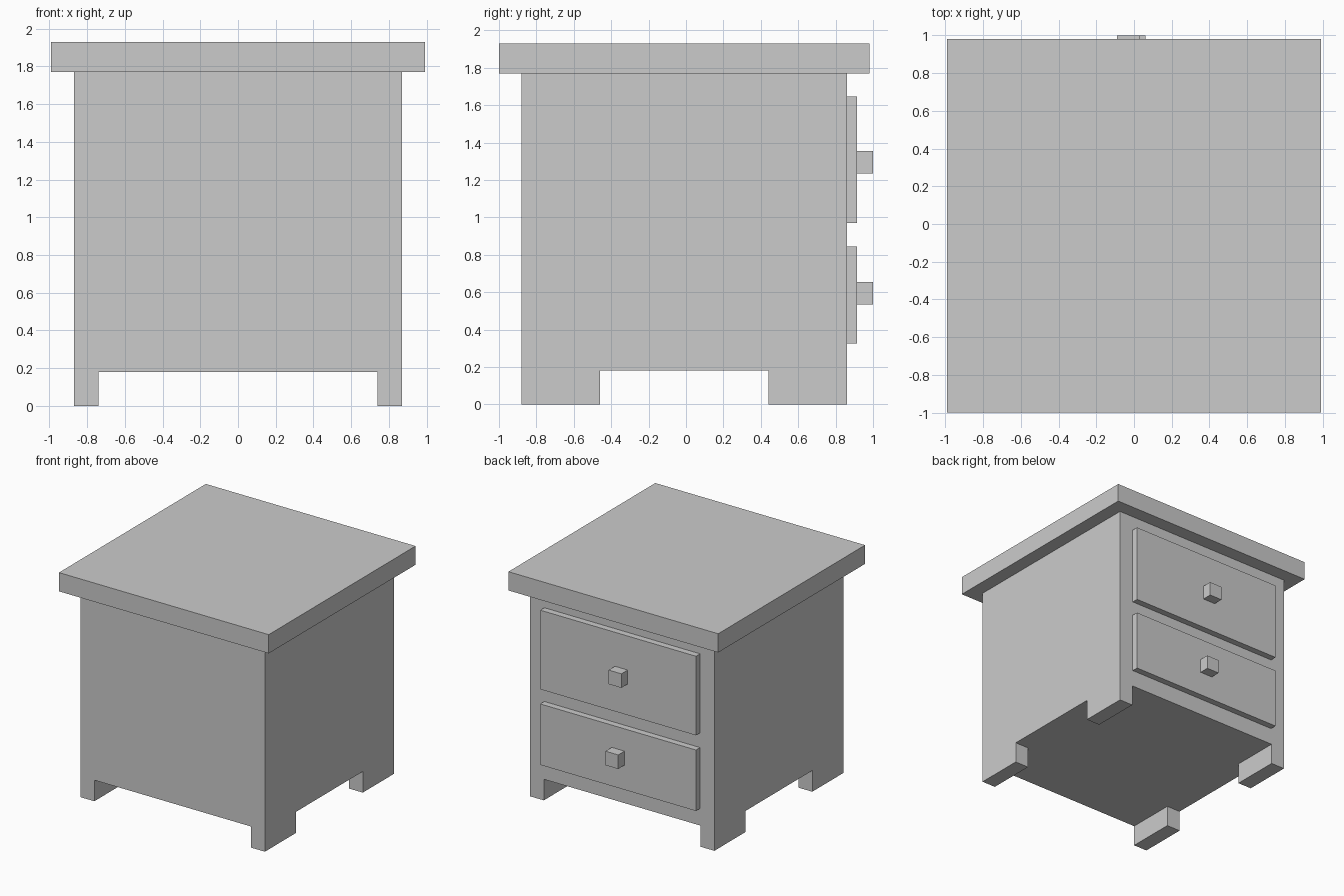
import bpy
import bmesh
from mathutils import Vector

if "Cube" in bpy.data.objects:
    bpy.data.objects.remove(bpy.data.objects["Cube"])


def box_bmesh(x, y, z):
    bm = bmesh.new()
    bmesh.ops.create_cube(bm, size=1)
    for v in bm.verts:
        v.co = [lo + (hi - lo) * (c + 0.5) for (lo, hi), c in zip((x, y, z), v.co)]
    return bm


def add_object(name, bm):
    bmesh.ops.recalc_face_normals(bm, faces=bm.faces[:])
    mesh = bpy.data.meshes.new(name)
    bm.to_mesh(mesh)
    bm.free()
    obj = bpy.data.objects.new(name, mesh)
    bpy.context.collection.objects.link(obj)
    return obj


def box(name, x, y, z):
    return add_object(name, box_bmesh(x, y, z))


# Cabinet: solid block with four feet pulled down from its bottom corners
FLOOR, LEG_X, LEG_FRONT, LEG_BACK = 0.18, 0.74, -0.46, 0.44
bm = box_bmesh((-0.87, 0.87), (-0.88, 0.86), (FLOOR, 1.77))
for co, no in (((-LEG_X, 0, 0), (1, 0, 0)), ((LEG_X, 0, 0), (1, 0, 0)),
               ((0, LEG_FRONT, 0), (0, 1, 0)), ((0, LEG_BACK, 0), (0, 1, 0))):
    bmesh.ops.bisect_plane(bm, geom=bm.verts[:] + bm.edges[:] + bm.faces[:],
                           plane_co=co, plane_no=no)
bm.normal_update()
corners = []
for f in bm.faces:
    c = f.calc_center_median()
    if f.normal.z < -0.9 and abs(c.x) > LEG_X and not LEG_FRONT < c.y < LEG_BACK:
        corners.append(f)
feet = bmesh.ops.extrude_discrete_faces(bm, faces=corners)["faces"]
for f in feet:
    bmesh.ops.translate(bm, verts=f.verts[:], vec=Vector((0, 0, -FLOOR)))
bmesh.ops.recalc_face_normals(bm, faces=bm.faces[:])
bmesh.ops.dissolve_limit(bm, angle_limit=0.01, verts=bm.verts[:], edges=bm.edges[:])
add_object("cabinet_body", bm)

# Overhanging top slab
box("table_top", (-0.99, 0.99), (-1.0, 0.98), (1.77, 1.93))

# Drawer fronts and square knobs, on the +y side
for level, z, knob_x, knob_z in (
        ("upper", (0.97, 1.645), (-0.09, 0.03), (1.235, 1.355)),
        ("lower", (0.325, 0.845), (-0.06, 0.06), (0.535, 0.655))):
    box(level + "_drawer", (-0.735, 0.735), (0.86, 0.915), z)
    box(level + "_knob", knob_x, (0.915, 1.0), knob_z)
